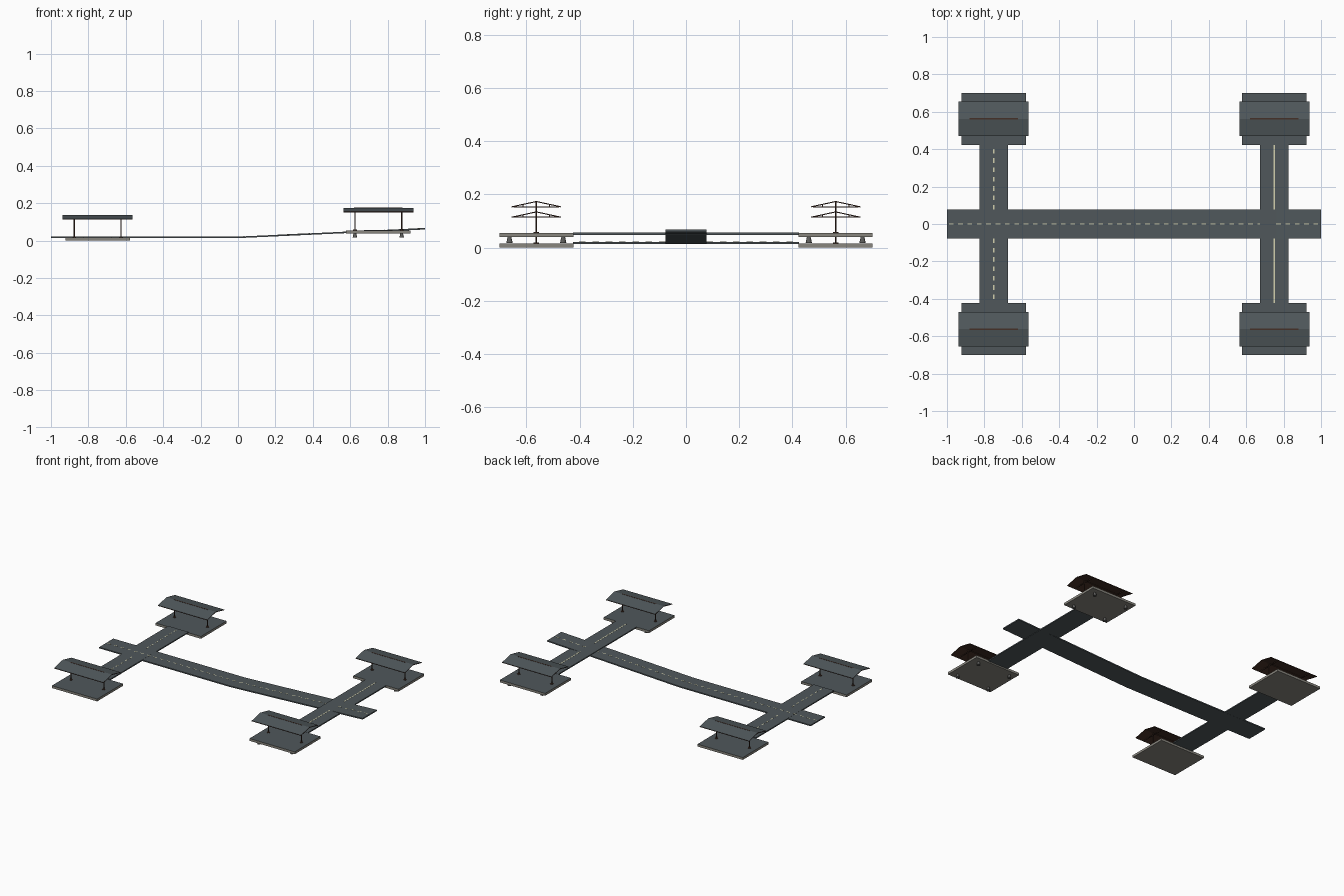
import bpy, bmesh, math
from mathutils import Vector, Matrix

if "Cube" in bpy.data.objects:
    bpy.data.objects.remove(bpy.data.objects["Cube"])


def mat(name, rgb):
    m = bpy.data.materials.new(name)
    m.diffuse_color = (*rgb, 1)
    m.use_nodes = True
    m.node_tree.nodes["Principled BSDF"].inputs["Base Color"].default_value = m.diffuse_color
    return m


ASPHALT = mat("asphalt grey", (0.080, 0.097, 0.105))
CONCRETE = mat("concrete", (0.25, 0.24, 0.21))
PILLAR = mat("pillar grey", (0.11, 0.11, 0.105))
WOOD = mat("dark wood", (0.060, 0.030, 0.020))
LINE = mat("lane line", (0.65, 0.63, 0.42))


def finish(name, bm, mats, rule=None):
    bmesh.ops.recalc_face_normals(bm, faces=bm.faces)
    bm.normal_update()
    if rule:
        for f in bm.faces:
            f.material_index = rule(f)
    me = bpy.data.meshes.new(name)
    bm.to_mesh(me)
    bm.free()
    for m in mats:
        me.materials.append(m)
    ob = bpy.data.objects.new(name, me)
    bpy.context.collection.objects.link(ob)
    return ob


def add_box(bm, lo, hi):
    lo, hi = Vector(lo), Vector(hi)
    s = hi - lo
    bmesh.ops.create_cube(bm, size=1, matrix=Matrix.Translation((lo + hi) / 2)
                          @ Matrix.Diagonal((s.x, s.y, s.z, 1)))


def add_prism(bm, pts, axis, a, b):
    """Closed 2D outline extruded along x (pts = y,z) or y (pts = x,z)."""
    place = (lambda p, t: (t, p[0], p[1])) if axis == 'x' else (lambda p, t: (p[0], t, p[1]))
    f = bm.faces.new([bm.verts.new(place(p, a)) for p in pts])
    r = bmesh.ops.extrude_face_region(bm, geom=[f])
    d = Vector((b - a, 0, 0) if axis == 'x' else (0, b - a, 0))
    bmesh.ops.translate(bm, vec=d, verts=[v for v in r["geom"] if isinstance(v, bmesh.types.BMVert)])


def add_cone(bm, x, y, z0, z1, r0, r1, n):
    bmesh.ops.create_cone(bm, cap_ends=True, segments=n, radius1=r0, radius2=r1,
                          depth=z1 - z0, matrix=Matrix.Translation((x, y, (z0 + z1) / 2)))


def road_z(x):
    return 0.021 + max(0, x) * 0.046


T = 0.008      # road thickness
HW = 0.077     # road half width

# main road: flat half, then a ramp
bm = bmesh.new()
top = [(x, road_z(x)) for x in (-1, 0, 1)]
add_prism(bm, top + [(x, z - T) for x, z in reversed(top)], 'y', -HW, HW)
finish("main_road", bm, [ASPHALT])

# dashed line of the main road
bm = bmesh.new()
for i in range(40):
    x0 = -0.99 + i * 0.05
    x1 = x0 + 0.025
    add_prism(bm, [(x0, road_z(x0) - 0.001), (x1, road_z(x1) - 0.001),
                   (x1, road_z(x1) + 0.0007), (x0, road_z(x0) + 0.0007)], 'y', -0.003, 0.003)
finish("main_lane_line", bm, [LINE])


def shelter(tag, cx, cy, top, legs):
    # platform slab with a paved top
    bm = bmesh.new()
    add_box(bm, (cx - 0.172, cy - 0.139, top - 0.016), (cx + 0.172, cy + 0.139, top))
    finish(tag + "_platform", bm, [CONCRETE, ASPHALT], lambda f: int(f.normal.z > 0.5))

    # tapered support pillars
    if legs:
        bm = bmesh.new()
        for sx in (-1, 1):
            for sy in (-1, 1):
                add_cone(bm, cx + sx * 0.125, cy + sy * 0.101, top - 0.038, top - 0.015, 0.012, 0.007, 12)
        finish(tag + "_pillars", bm, [PILLAR])

    # posts, ridge beam and trusses
    eave, apex, half = top + 0.096, top + 0.120, 0.0925
    bm = bmesh.new()
    for sx in (-1, 1):
        x = cx + sx * 0.125
        add_cone(bm, x, cy, top, top + 0.003, 0.010, 0.010, 12)
        add_cone(bm, x, cy, top, apex - 0.003, 0.0032, 0.0032, 8)
        add_box(bm, (x - 0.0025, cy - 0.085, eave), (x + 0.0025, cy + 0.085, eave + 0.004))
        for sy in (-1, 1):
            add_box(bm, (x - 0.002, cy + sy * 0.05 - 0.002, eave + 0.003),
                    (x + 0.002, cy + sy * 0.05 + 0.002, eave + 0.010))
    add_box(bm, (cx - 0.13, cy - 0.003, apex - 0.008), (cx + 0.13, cy + 0.003, apex + 0.0005))
    finish(tag + "_frame", bm, [WOOD])

    # gabled roof, paved grey above and wood below
    bm = bmesh.new()
    t = 0.004
    add_prism(bm, [(cy - half, eave + t), (cy, apex), (cy + half, eave + t),
                   (cy + half, eave), (cy, apex - t), (cy - half, eave)], 'x', cx - 0.187, cx + 0.187)
    finish(tag + "_roof", bm, [WOOD, ASPHALT], lambda f: int(f.normal.z > 0.5))


for level, cx, top in (("low", -0.75, 0.016), ("high", 0.75, 0.055)):
    # cross road in two halves, overlapping into the main road
    z = road_z(cx) + 0.0005
    bm = bmesh.new()
    add_box(bm, (cx - HW, -0.424, z - T), (cx + HW, 0.424, z))
    finish(level + "_cross_road", bm, [ASPHALT])

    # centre line: dashed on the low road, solid on the high one
    bm = bmesh.new()
    length = 0.025 if level == "low" else 0.05
    for s in (-1, 1):
        for i in range(7):
            y0 = 0.077 + i * 0.05
            a, b = sorted((s * y0, s * min(y0 + length, 0.423)))
            add_box(bm, (cx - 0.003, a, z - 0.001), (cx + 0.003, b, z + 0.0007))
    finish(level + "_lane_line", bm, [LINE])

    for side, s in (("front", -1), ("back", 1)):
        shelter(f"{level}_{side}", cx, s * 0.5625, top, level == "high")
